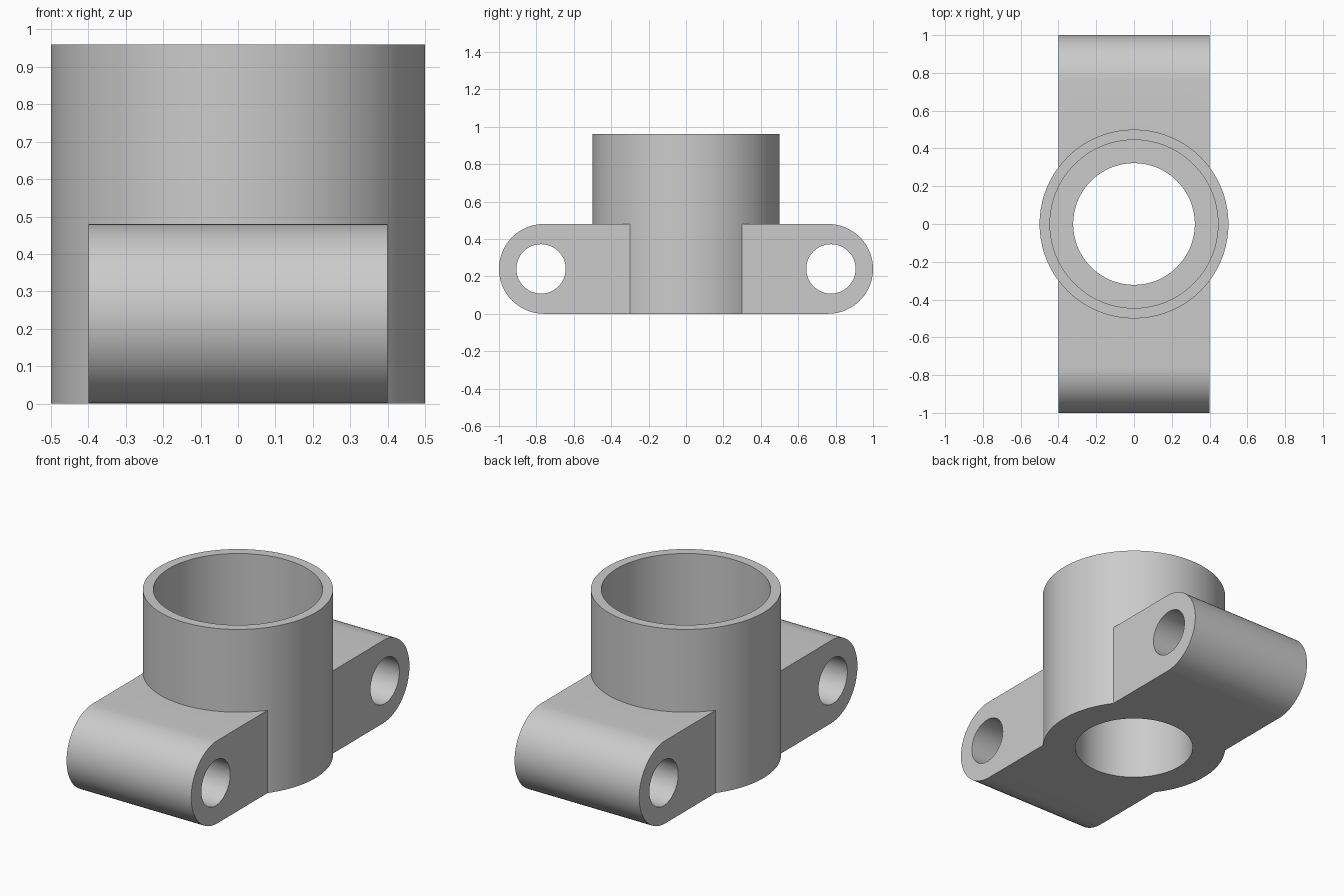
import bpy
import math

if "Cube" in bpy.data.objects:
    bpy.data.objects.remove(bpy.data.objects["Cube"], do_unlink=True)

HEIGHT, ARM_H, ARM_W = 0.96, 0.48, 0.8
END_R = ARM_H / 2

grey = bpy.data.materials.new("plain grey")
grey.use_nodes = True
colour = (0.6, 0.6, 0.6, 1)
grey.diffuse_color = colour
grey.node_tree.nodes["Principled BSDF"].inputs["Base Color"].default_value = colour


def cylinder(name, radius, z0, z1, segments=128):
    """Upright cylinder on the z axis."""
    bpy.ops.mesh.primitive_cylinder_add(vertices=segments, radius=radius, depth=z1 - z0,
                                        location=(0, 0, (z0 + z1) / 2))
    obj = bpy.context.object
    obj.name = name
    return obj


def cross_pin(name, radius, y):
    """Cylinder along x, longer than the lug is wide."""
    bpy.ops.mesh.primitive_cylinder_add(vertices=64, radius=radius, depth=ARM_W * 2,
                                        location=(0, y, END_R),
                                        rotation=(0, math.pi / 2, 0))
    obj = bpy.context.object
    obj.name = name
    return obj


def rounded_bar(name):
    """Bar along y with half-round ends, extruded across x."""
    steps = 32
    profile = []
    for side in (1, -1):
        for i in range(steps + 1):
            a = math.pi * i / steps
            profile.append((side * (1 - END_R + END_R * math.sin(a)),
                            END_R - side * END_R * math.cos(a)))
    n = len(profile)
    verts = [(x, y, z) for x in (-ARM_W / 2, ARM_W / 2) for y, z in profile]
    faces = [tuple(reversed(range(n))), tuple(range(n, 2 * n))]
    faces += [(i, (i + 1) % n, n + (i + 1) % n, n + i) for i in range(n)]
    mesh = bpy.data.meshes.new(name)
    mesh.from_pydata(verts, [], faces)
    obj = bpy.data.objects.new(name, mesh)
    bpy.context.collection.objects.link(obj)
    return obj


def combine(target, tool, operation):
    """Apply a boolean and discard the tool."""
    tool.hide_render = True
    mod = target.modifiers.new(tool.name, "BOOLEAN")
    mod.operation = operation
    mod.solver = "EXACT"
    mod.object = tool
    bpy.ops.object.select_all(action="DESELECT")
    target.select_set(True)
    bpy.context.view_layer.objects.active = target
    bpy.ops.object.modifier_apply(modifier=mod.name)
    bpy.data.objects.remove(tool, do_unlink=True)


# Round collar joined to the two mounting lugs
body = cylinder("collar_with_lugs", 0.5, 0, HEIGHT)
combine(body, rounded_bar("lugs"), "UNION")

# Wide socket from above, narrower bore right through
combine(body, cylinder("socket_cutter", 0.445, ARM_H, HEIGHT + 0.2), "DIFFERENCE")
combine(body, cylinder("bore_cutter", 0.322, -0.2, HEIGHT), "DIFFERENCE")

# Cross holes in the lugs
for y in (-0.775, 0.775):
    combine(body, cross_pin("pin_hole_cutter", 0.132, y), "DIFFERENCE")

body.data.materials.clear()
body.data.materials.append(grey)
for face in body.data.polygons:
    face.material_index = 0
bpy.ops.object.shade_smooth_by_angle(angle=math.radians(30))
